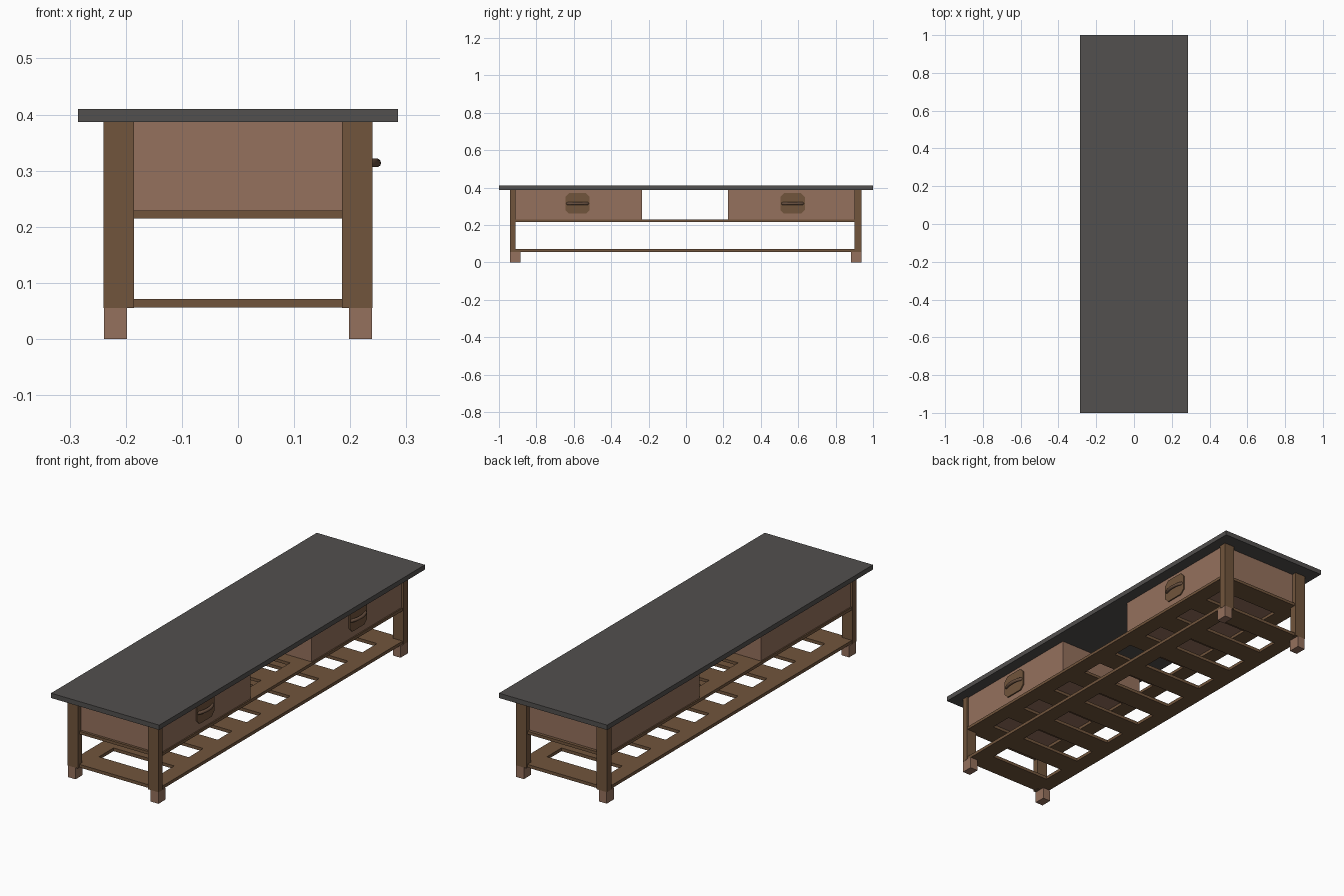
import bpy, bmesh, math
from mathutils import Vector

if "Cube" in bpy.data.objects:
    bpy.data.objects.remove(bpy.data.objects["Cube"])


def material(name, rgb):
    m = bpy.data.materials.new(name)
    m.diffuse_color = (*rgb, 1)
    m.use_nodes = True
    m.node_tree.nodes["Principled BSDF"].inputs["Base Color"].default_value = m.diffuse_color
    return m


SLATE = material("dark slate grey", (0.085, 0.08, 0.077))
WOOD = material("medium brown wood", (0.165, 0.09, 0.045))
PANEL = material("light brown panel", (0.30, 0.165, 0.11))
IRON = material("dark brown metal", (0.14, 0.08, 0.05))


def finish(name, bm, mat):
    bmesh.ops.recalc_face_normals(bm, faces=bm.faces)
    me = bpy.data.meshes.new(name)
    bm.to_mesh(me)
    bm.free()
    me.materials.append(mat)
    ob = bpy.data.objects.new(name, me)
    bpy.context.collection.objects.link(ob)
    return ob


def box(name, lo, hi, mat):
    bm = bmesh.new()
    bmesh.ops.create_cube(bm, size=1)
    for v in bm.verts:
        v.co = Vector([l + (c + 0.5) * (h - l) for c, l, h in zip(v.co, lo, hi)])
    return finish(name, bm, mat)


def slatted_shelf(name, z0, z1, slots=8, pitch=0.218, width=0.11):
    # one board with a row of rectangular openings
    xs = [-0.236, -0.16, 0.16, 0.236]
    ys = [-0.93]
    for i in range(slots):
        c = (i - (slots - 1) / 2) * pitch
        ys += [c - width / 2, c + width / 2]
    ys.append(0.93)
    bm = bmesh.new()
    grid = [[bm.verts.new((x, y, z0)) for y in ys] for x in xs]
    for i in range(3):
        for j in range(len(ys) - 1):
            if i == 1 and j % 2 == 1:
                continue
            bm.faces.new((grid[i][j], grid[i + 1][j], grid[i + 1][j + 1], grid[i][j + 1]))
    r = bmesh.ops.extrude_face_region(bm, geom=bm.faces[:])
    up = [g for g in r["geom"] if isinstance(g, bmesh.types.BMVert)]
    bmesh.ops.translate(bm, verts=up, vec=(0, 0, z1 - z0))
    return finish(name, bm, WOOD)


def handle(name, yc, zc=0.315):
    # back plate with clipped corners
    w, h, c = 0.065, 0.055, 0.02
    pts = [(-w, -h + c), (-w + c, -h), (w - c, -h), (w, -h + c),
           (w, h - c), (w - c, h), (-w + c, h), (-w, h - c)]
    bm = bmesh.new()
    f = bm.faces.new([bm.verts.new((0.228, yc + y, zc + z)) for y, z in pts])
    r = bmesh.ops.extrude_face_region(bm, geom=[f])
    up = [g for g in r["geom"] if isinstance(g, bmesh.types.BMVert)]
    bmesh.ops.translate(bm, verts=up, vec=(0.008, 0, 0))
    finish(name + "_plate", bm, WOOD)
    # bowed pull: round section swept along an arc
    bm = bmesh.new()
    rings, n, steps = [], 10, 16
    for i in range(steps + 1):
        a = math.pi * i / steps
        out = Vector((math.sin(a), -math.cos(a), 0))
        centre = Vector((0.228 + 0.019 * math.sin(a), yc - 0.056 * math.cos(a), zc - 0.001))
        rings.append([bm.verts.new(centre + 0.008 * (out * math.cos(t) + Vector((0, 0, math.sin(t)))))
                      for t in (2 * math.pi * k / n for k in range(n))])
    for p, q in zip(rings, rings[1:]):
        for k in range(n):
            bm.faces.new((p[k], p[(k + 1) % n], q[(k + 1) % n], q[k]))
    bm.faces.new(rings[0])
    bm.faces.new(rings[-1])
    ob = finish(name + "_pull", bm, IRON)
    bpy.context.view_layer.objects.active = ob
    ob.select_set(True)
    bpy.ops.object.shade_smooth_by_angle(angle=math.radians(45))
    ob.select_set(False)


# table top
box("table_top", (-0.285, -1, 0.387), (0.285, 1, 0.41), SLATE)

# legs and feet
for sx, side in ((-1, "left"), (1, "right")):
    for sy, end in ((-1, "front"), (1, "back")):
        xa, xb = sorted((sx * 0.185, sx * 0.24))
        ya, yb = (-0.94, -0.911) if sy < 0 else (0.902, 0.938)
        box(f"{end}_{side}_leg", (xa, ya, 0.055), (xb, yb, 0.387), WOOD)
        xa, xb = sorted((sx * 0.198, sx * 0.239))
        ya, yb = (-0.94, -0.886) if sy < 0 else (0.882, 0.938)
        box(f"{end}_{side}_foot", (xa, ya, 0), (xb, yb, 0.055), PANEL)

# shelves
slatted_shelf("lower_shelf", 0.056, 0.071)
slatted_shelf("upper_shelf", 0.215, 0.229)

# drawer boxes with handles
for name, y0, y1, yc in (("front_drawer", -0.918, -0.235, -0.58),
                         ("back_drawer", 0.225, 0.915, 0.57)):
    box(name, (-0.23, y0, 0.229), (0.23, y1, 0.387), PANEL)
    handle(name + "_handle", yc)
